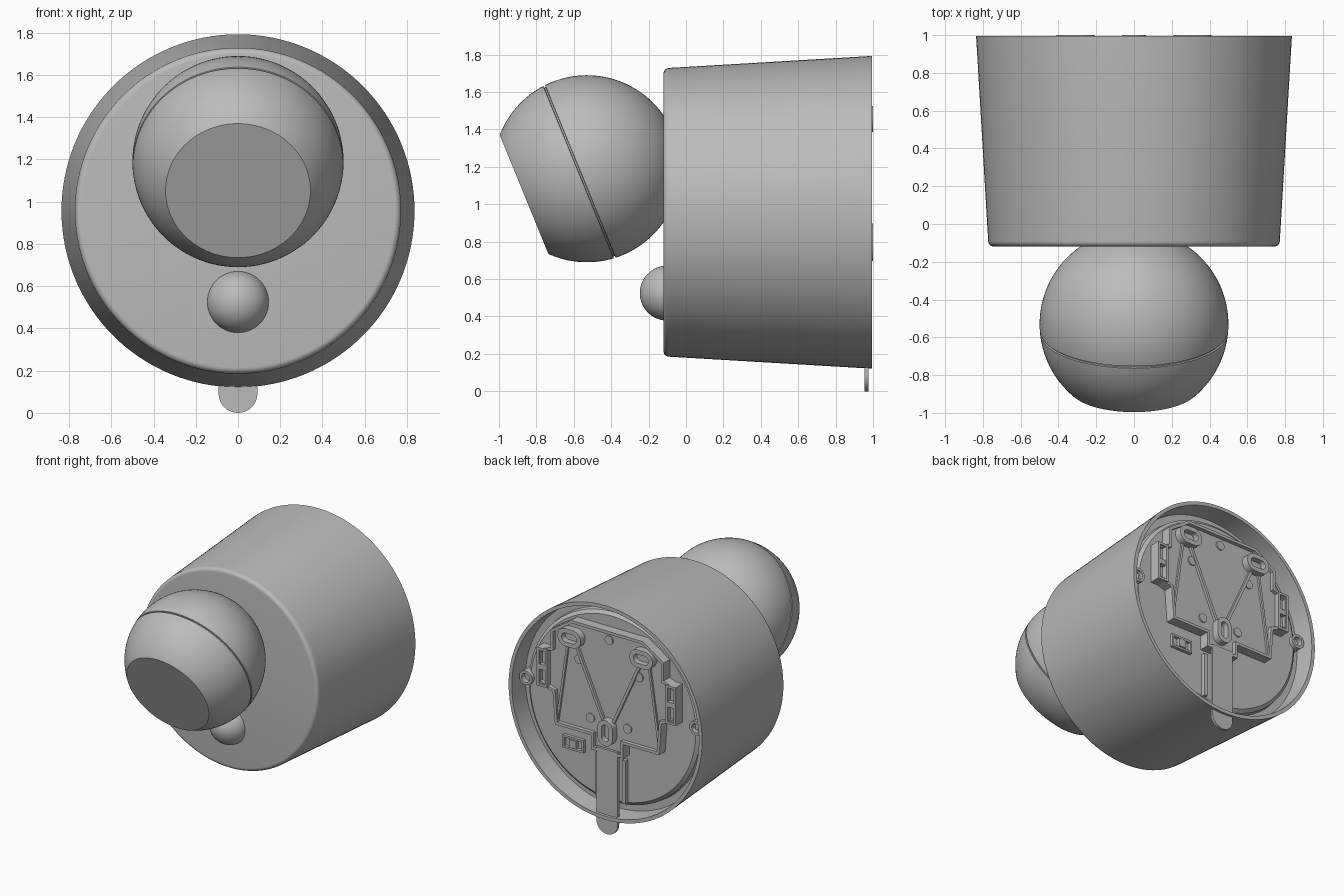
import bpy, bmesh, math
from mathutils import Vector

if "Cube" in bpy.data.objects:
    bpy.data.objects.remove(bpy.data.objects["Cube"])

CZ = 0.957  # height of the housing axis
grey = bpy.data.materials.new("matte grey")
grey.diffuse_color = (0.5, 0.5, 0.5, 1)
grey.use_nodes = True
grey.node_tree.nodes["Principled BSDF"].inputs["Base Color"].default_value = grey.diffuse_color


def finish(bm, name, smooth=True):
    bmesh.ops.recalc_face_normals(bm, faces=bm.faces)
    me = bpy.data.meshes.new(name)
    bm.to_mesh(me)
    bm.free()
    ob = bpy.data.objects.new(name, me)
    bpy.context.collection.objects.link(ob)
    me.materials.append(grey)
    if smooth:
        bpy.ops.object.select_all(action='DESELECT')
        ob.select_set(True)
        bpy.context.view_layer.objects.active = ob
        bpy.ops.object.shade_smooth_by_angle(angle=math.radians(32))
    return ob


def lathe(name, profile, centre, axis, steps=96):
    """Turn (radius, height) points around an axis through the centre."""
    bm = bmesh.new()
    vs = [bm.verts.new((r, 0, h)) for r, h in profile]
    es = [bm.edges.new(p) for p in zip(vs, vs[1:])]
    bmesh.ops.spin(bm, geom=vs + es, cent=(0, 0, 0), axis=(0, 0, 1),
                   angle=math.tau, steps=steps)
    bmesh.ops.remove_doubles(bm, verts=bm.verts, dist=1e-4)
    rot = Vector(axis).to_track_quat('Z', 'Y').to_matrix()
    bmesh.ops.transform(bm, matrix=rot.to_4x4(), verts=bm.verts)
    bmesh.ops.translate(bm, vec=centre, verts=bm.verts)
    return finish(bm, name)


def prism(name, outline, y0, y1, rim=0, depth=0):
    """Extrude an (x, z) outline towards the back, optionally sinking its middle."""
    bm = bmesh.new()
    base = bm.faces.new([bm.verts.new((x, y0, z)) for x, z in outline])
    geo = bmesh.ops.extrude_face_region(bm, geom=[base], use_keep_orig=True)["geom"]
    top = [g for g in geo if isinstance(g, bmesh.types.BMFace)][0]
    bmesh.ops.translate(bm, vec=(0, y1 - y0, 0), verts=top.verts)
    bmesh.ops.recalc_face_normals(bm, faces=bm.faces)
    if rim:
        bmesh.ops.inset_region(bm, faces=[top], thickness=rim, use_even_offset=True)
        ring = bmesh.ops.extrude_face_region(bm, geom=[top])["geom"]
        floor = [g for g in ring if isinstance(g, bmesh.types.BMFace)][0]
        bmesh.ops.translate(bm, vec=(0, -depth, 0), verts=floor.verts)
        if top.is_valid:
            bmesh.ops.delete(bm, geom=[top], context='FACES')
    return finish(bm, name)


def stadium(x, z, half_w, half_h, n=10):
    r = min(half_w, half_h)
    pts = []
    for i in range(4 * n):
        a = math.tau * (i + 0.5) / (4 * n)
        c, s = math.cos(a), math.sin(a)
        pts.append((x + r * c + math.copysign(half_w - r, c),
                    z + r * s + math.copysign(half_h - r, s)))
    return pts


def box(x, z, half_w, half_h):
    return [(x - half_w, z - half_h), (x + half_w, z - half_h),
            (x + half_w, z + half_h), (x - half_w, z + half_h)]


def bar(a, b, w):
    a, b = Vector(a), Vector(b)
    n = (b - a).orthogonal().normalized() * w / 2
    return [tuple(p) for p in (a - n, b - n, b + n, a + n)]


# Tapered housing: rounded front, open back rim, groove and inner disc
front = [(0, -0.12)] + [(0.742 + 0.03 * math.sin(t), -0.09 - 0.03 * math.cos(t))
                        for t in (math.radians(d) for d in range(0, 91, 15))]
back = [(0.836, 0.995), (0.808, 0.995), (0.80, 0.84), (0.745, 0.84),
        (0.74, 0.88), (0.715, 0.90), (0, 0.90)]
lathe("housing", front + back, (0, 0, CZ), (0, 1, 0), 128)

# Swivelling ball head with a seam groove and a flat lens face
R, CUT, SEAM = 0.5, 0.357, 0.043
face_axis = (0, -0.926, -0.379)


def ball_point(h, r=R):
    return (math.sqrt(max(r * r - h * h, 0)), h)


rear = [ball_point(-R * math.cos(math.radians(d))) for d in range(0, 93, 4)]
rear = [p for p in rear if p[1] < SEAM - 0.012]
groove = [ball_point(SEAM - 0.006), ball_point(SEAM - 0.004, R - 0.01),
          ball_point(SEAM + 0.004, R - 0.01), ball_point(SEAM + 0.006)]
cap = [ball_point(SEAM + (CUT - SEAM) * i / 12) for i in range(1, 13)]
lathe("ball_head", rear + groove + cap + [(0.343, CUT + 0.006), (0, CUT + 0.006)],
      (0, -0.53, 1.19), face_axis)

# Small sensor dome under the head
dome = [(0.147 * math.sin(math.radians(d)), 0.147 * math.cos(math.radians(d)))
        for d in range(0, 181, 6)]
lathe("sensor_dome", dome, (0, -0.10, 0.525), (0, -1, 0), 48)

# Mounting bracket: stepped plate with a raised border
half = [(0.14, -0.33), (0.14, -0.22), (0.45, -0.22), (0.47, 0.03), (0.60, 0.07),
        (0.60, 0.33), (0.49, 0.37), (0.49, 0.51), (0.31, 0.63)]
outline = [(x, z + CZ) for x, z in half] + [(-x, z + CZ) for x, z in reversed(half)]
prism("bracket_plate", outline, 0.88, 0.975, 0.022, 0.03)

# Screw slots, ribs and rivets on the bracket
prism("lower_slot", stadium(0, CZ - 0.16, 0.065, 0.10), 0.93, 1.0, 0.035, 0.045)
for s, side in ((-1, "left"), (1, "right")):
    prism(side + "_upper_slot", stadium(s * 0.31, 1.455, 0.10, 0.07), 0.93, 1.0, 0.035, 0.045)
    prism(side + "_inner_rib", bar((s * 0.28, 1.40), (s * 0.04, CZ - 0.09), 0.022), 0.93, 0.965)
    prism(side + "_outer_rib", bar((s * 0.44, CZ - 0.18), (s * 0.35, 1.40), 0.018), 0.93, 0.96)
    prism(side + "_upper_rivet", stadium(s * 0.26, CZ + 0.33, 0.035, 0.035), 0.93, 0.955)
    prism(side + "_lower_rivet", stadium(s * 0.16, CZ - 0.10, 0.035, 0.035), 0.93, 0.955)
    # Side clips and fixing posts in the groove
    prism(side + "_clip", box(s * 0.555, CZ + 0.20, 0.045, 0.15), 0.90, 0.985, 0.018, 0.05)
    prism(side + "_clip_bar", box(s * 0.555, CZ + 0.20, 0.03, 0.02), 0.92, 0.98)
    prism(side + "_fixing_post", stadium(s * 0.735, CZ + 0.05, 0.055, 0.055), 0.83, 0.93, 0.02, 0.04)
    prism(side + "_tab_guide", box(s * 0.115, 0.42, 0.015, 0.17), 0.89, 0.93)
prism("top_rivet", stadium(0, CZ + 0.55, 0.035, 0.035), 0.93, 0.955)

# Connector socket on the inner disc
prism("socket", box(0.33, CZ - 0.36, 0.09, 0.05), 0.89, 0.925, 0.015, 0.03)
prism("socket_pin", box(0.33, CZ - 0.36, 0.03, 0.03), 0.89, 0.93)

# Pull tab hanging below the rim
tab = [(0.092, 0.66), (-0.092, 0.66)]
tab += [(-0.092 * math.cos(a), 0.092 - 0.092 * math.sin(a))
        for a in (math.pi * i / 20 for i in range(21))]
prism("pull_tab", tab, 0.955, 0.975)
